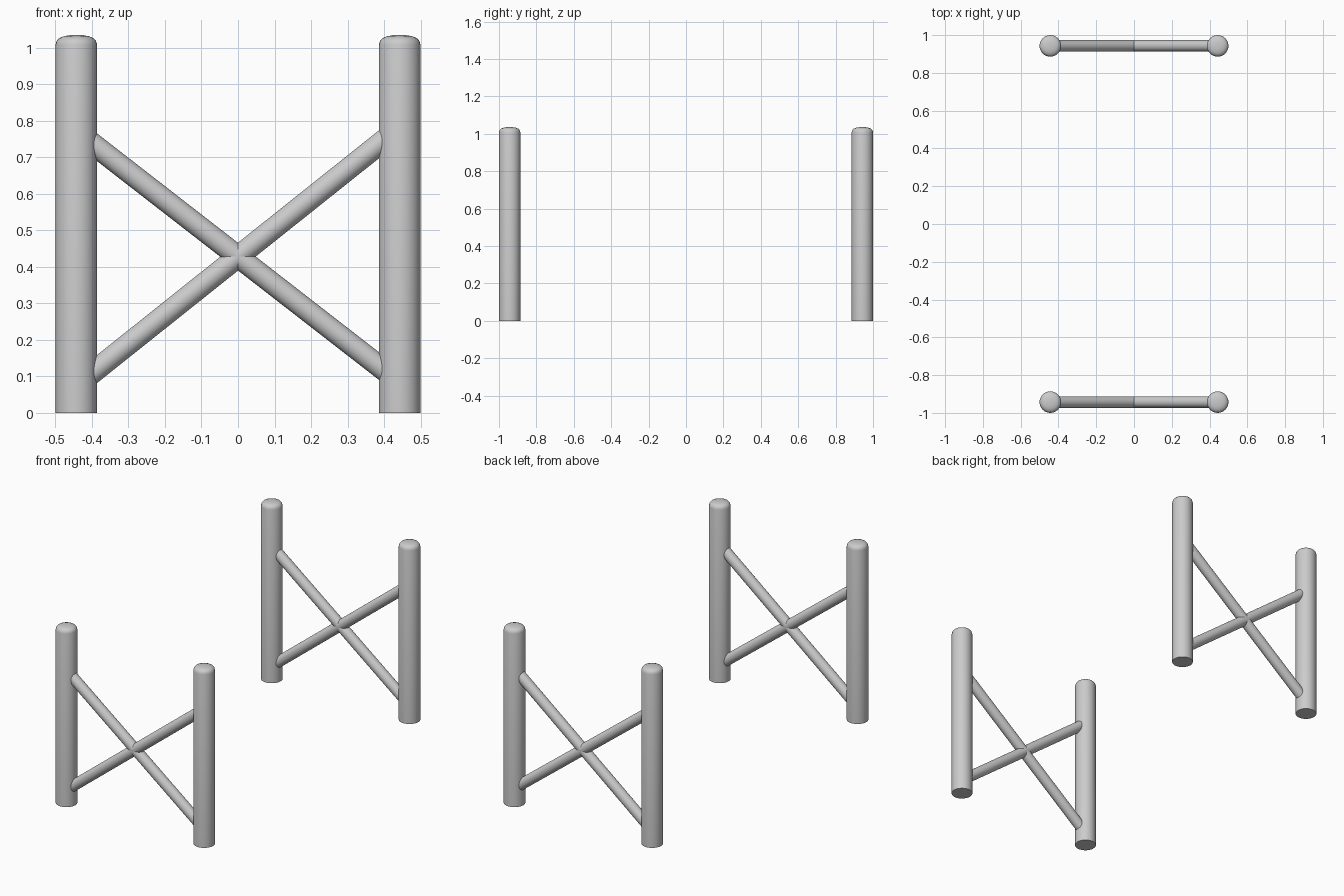
import bpy
import bmesh
import math
from mathutils import Vector

if "Cube" in bpy.data.objects:
    bpy.data.objects.remove(bpy.data.objects["Cube"])

POST_X, FRAME_Y, POST_R, BRACE_R, SIDES = 0.443, 0.943, 0.057, 0.03, 32


def finish(name, bm, angle):
    bmesh.ops.recalc_face_normals(bm, faces=bm.faces)
    mesh = bpy.data.meshes.new(name)
    bm.to_mesh(mesh)
    bm.free()
    obj = bpy.data.objects.new(name, mesh)
    bpy.context.collection.objects.link(obj)
    bpy.ops.object.select_all(action='DESELECT')
    obj.select_set(True)
    bpy.context.view_layer.objects.active = obj
    bpy.ops.object.shade_smooth_by_angle(angle=math.radians(angle))
    return obj


# Upright post: straight shaft with a softly rounded cap
def post(name, x, y):
    profile = [(POST_R, 0), (POST_R, 1.008), (0.054, 1.019),
               (0.047, 1.027), (0.034, 1.032), (0.017, 1.035)]
    bm = bmesh.new()
    rings = []
    for r, z in profile:
        rings.append([bm.verts.new((x + r * math.cos(2 * math.pi * i / SIDES),
                                    y + r * math.sin(2 * math.pi * i / SIDES), z))
                      for i in range(SIDES)])
    for low, high in zip(rings, rings[1:]):
        for i in range(SIDES):
            j = (i + 1) % SIDES
            bm.faces.new((low[i], low[j], high[j], high[i]))
    bm.faces.new(rings[0][::-1])
    bm.faces.new(rings[-1])
    return finish(name, bm, 40)


# Diagonal brace: round bar between two points, ends buried in the posts
def brace(name, start, end):
    start, end = Vector(start), Vector(end)
    axis = end - start
    bm = bmesh.new()
    bmesh.ops.create_cone(bm, cap_ends=True, segments=SIDES, radius1=BRACE_R,
                          radius2=BRACE_R, depth=axis.length)
    bm.transform(axis.to_track_quat('Z', 'Y').to_matrix().to_4x4())
    bmesh.ops.translate(bm, verts=bm.verts, vec=(start + end) / 2)
    return finish(name, bm, 40)


# Two identical cross-braced end frames
for label, y in (("front", -FRAME_Y), ("back", FRAME_Y)):
    post(label + "_left_post", -POST_X, y)
    post(label + "_right_post", POST_X, y)
    for kind, slope in (("falling", -0.776), ("rising", 0.797)):
        dx = 0.425
        brace(f"{label}_{kind}_brace", (-dx, y, 0.428 - slope * dx),
              (dx, y, 0.428 + slope * dx))
